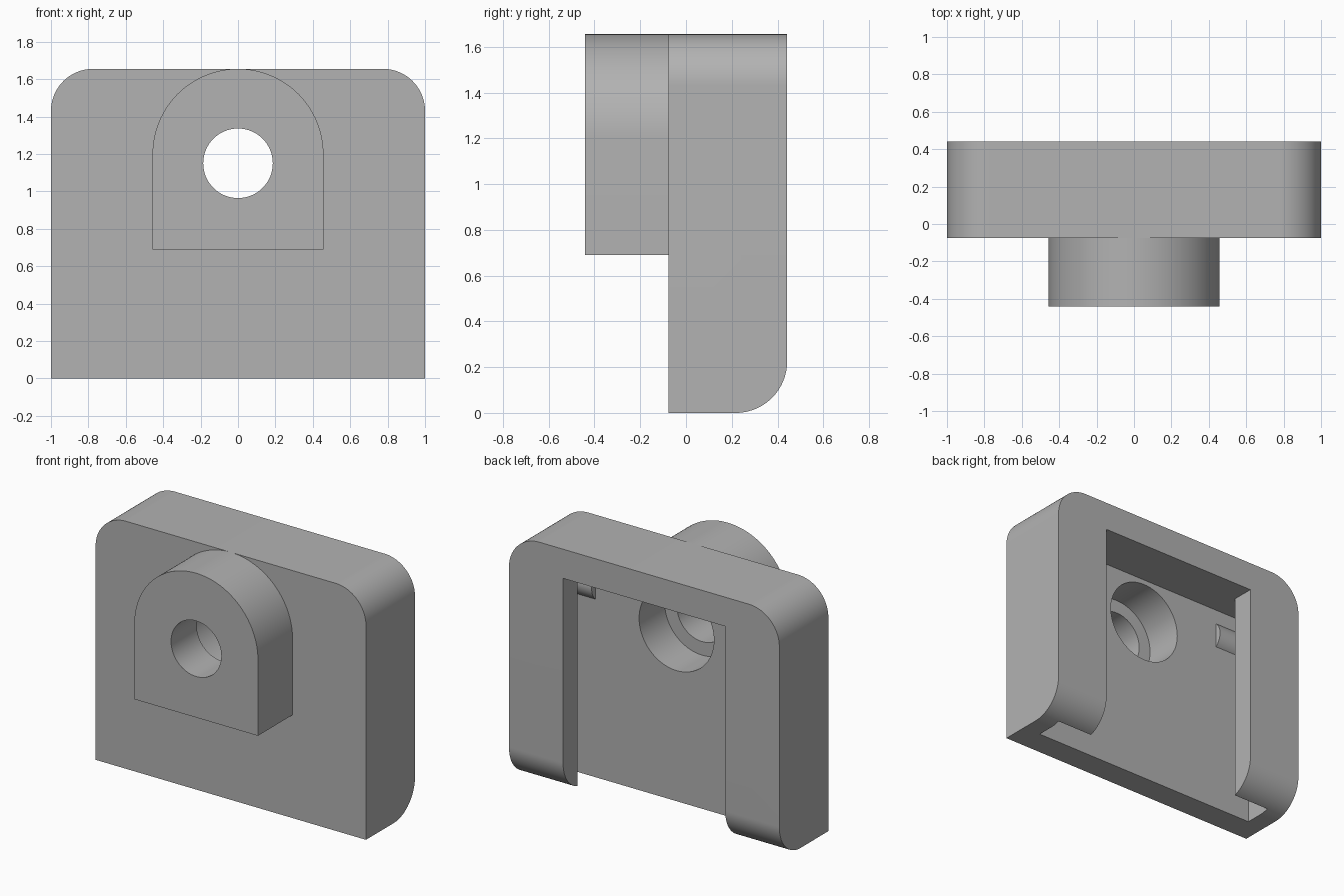
import bpy, bmesh
from math import sin, cos, radians

scene = bpy.context.scene
old = bpy.data.objects.get("Cube")
if old:
    bpy.data.objects.remove(old, do_unlink=True)

grey = bpy.data.materials.new("plain_grey")
grey.use_nodes = True
colour = (0.448, 0.448, 0.448, 1)
grey.diffuse_color = colour
grey.node_tree.nodes["Principled BSDF"].inputs["Base Color"].default_value = colour


def arc(u, v, r, start, end, steps=24):
    """Points of an arc in a profile plane."""
    turns = [radians(start + (end - start) * i / steps) for i in range(steps + 1)]
    return [(u + r * cos(t), v + r * sin(t)) for t in turns]


def prism(name, profile, axis, low, high):
    """Extrude a closed profile along one axis; the profile uses the other two in order."""
    def place(p, w):
        co = list(p)
        co.insert("xyz".index(axis), w)
        return co
    bm = bmesh.new()
    face = bm.faces.new([bm.verts.new(place(p, low)) for p in profile])
    geom = bmesh.ops.extrude_face_region(bm, geom=[face])["geom"]
    move = place((0, 0), high - low)
    bmesh.ops.translate(bm, vec=move, verts=[g for g in geom if isinstance(g, bmesh.types.BMVert)])
    bmesh.ops.recalc_face_normals(bm, faces=bm.faces)
    mesh = bpy.data.meshes.new(name)
    bm.to_mesh(mesh)
    bm.free()
    mesh.materials.append(grey)
    obj = bpy.data.objects.new(name, mesh)
    scene.collection.objects.link(obj)
    return obj


def select(obj):
    bpy.ops.object.select_all(action='DESELECT')
    obj.select_set(True)
    bpy.context.view_layer.objects.active = obj


def combine(obj, tool, operation):
    """Apply a boolean and remove its tool."""
    mod = obj.modifiers.new("cut", 'BOOLEAN')
    mod.operation, mod.object, mod.solver = operation, tool, 'EXACT'
    select(obj)
    bpy.ops.object.modifier_apply(modifier=mod.name)
    bpy.data.objects.remove(tool, do_unlink=True)


FRONT, BACK, TOP, R = -0.076, 0.442, 1.655, 0.225
WALL, LIP = 0.10, 0.288          # inner wall and inside of the lips
HOLE_Z, SEAT = 1.15, -0.17       # bore height and counterbore floor

# Body: rounded upper corners, rounded lower back edge
outline = ([(-1, 0), (1, 0)] + arc(1 - R, TOP - R, R, 0, 90)
           + arc(R - 1, TOP - R, R, 90, 180))
body = prism("holder_body", outline, "y", FRONT, BACK)
side = ([(FRONT - 0.2, 0)] + arc(BACK - R, R, R, -90, 0)
        + [(BACK, TOP + 0.2), (FRONT - 0.2, TOP + 0.2)])
combine(body, prism("side_tool", side, "x", -1.2, 1.2), 'INTERSECT')

# T-shaped slot, open at the bottom and back
half = [(0.87, WALL), (0.87, LIP), (0.6, LIP), (0.6, BACK + 0.2)]
slot = half + [(-x, y) for x, y in reversed(half)]
combine(body, prism("slot_tool", slot, "z", -0.2, 1.46), 'DIFFERENCE')

# Arched boss on the front
W = 0.457
arch = [(-W, 0.69), (W, 0.69)] + arc(0, TOP - W, W, 0, 180, 64)
boss = prism("front_boss", arch, "y", -0.442, FRONT)


# Stepped bore through boss and body
def bore(obj, radius, low, high):
    circle = arc(0, HOLE_Z, radius, 0, 360, 64)[:-1]
    combine(obj, prism("bore_tool", circle, "y", low, high), 'DIFFERENCE')


bore(boss, 0.186, -0.6, 0)
bore(boss, 0.277, SEAT, 0.05)
bore(body, 0.277, -0.2, 0.2)

# Retaining bumps inside the slot
bump = arc(0.03, 1.275, 0.11, -50.4, 50.4)
parts = [body, boss]
for label, low, high in (("left_bump", 0.6, 0.87), ("right_bump", -0.87, -0.6)):
    parts.append(prism(label, bump, "x", low, high))

for obj in parts:
    select(obj)
    bpy.ops.object.shade_smooth_by_angle(angle=radians(25))
